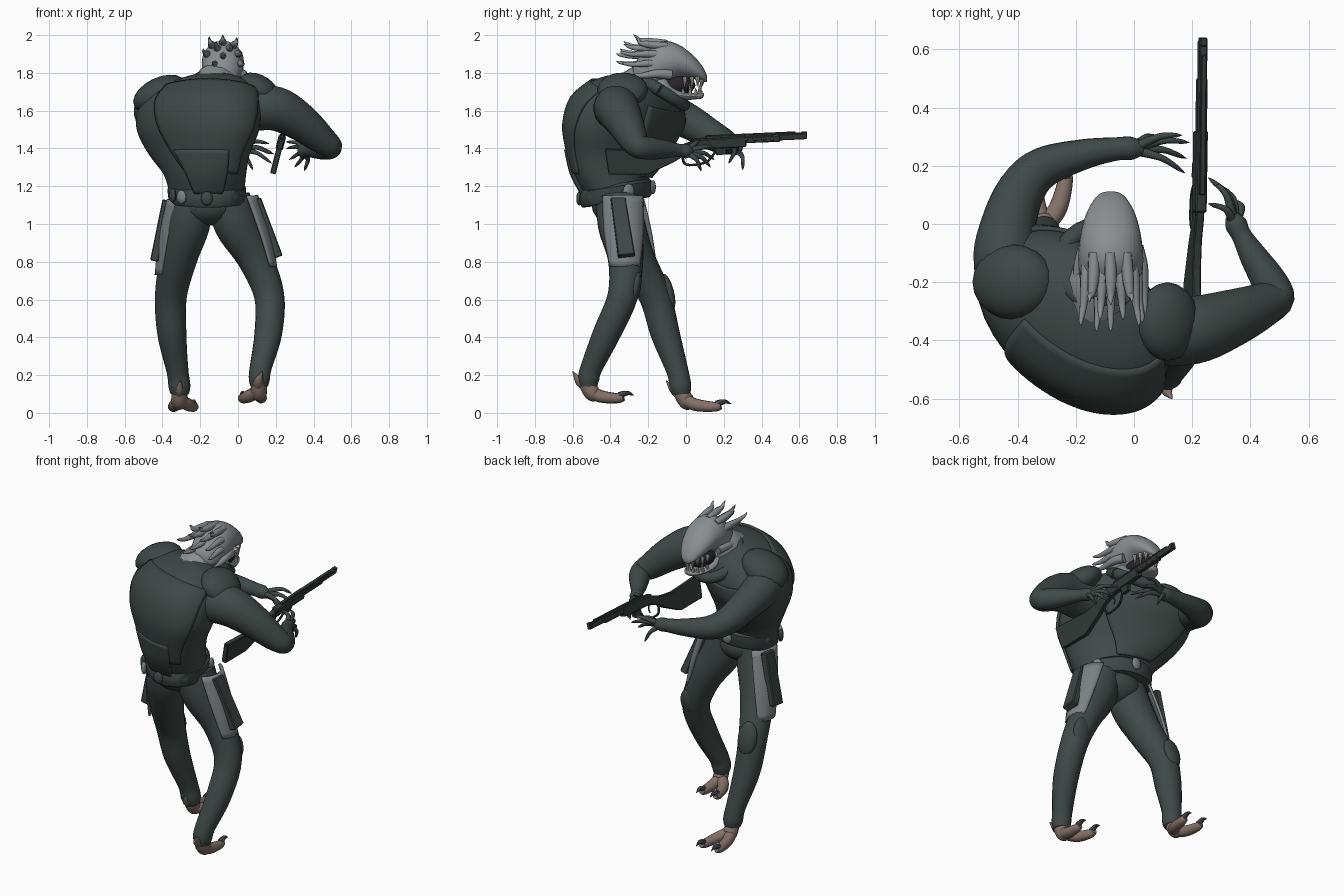
import bpy, bmesh, math
from mathutils import Vector, Matrix

def material(name, rgb):
    m = bpy.data.materials.new(name)
    m.diffuse_color = (*rgb, 1)
    return m

SUIT = material("suit_green", (.050, .068, .064))
ARMOR = material("armor_green", (.047, .064, .060))
SKIN = material("grey_skin", (.25, .27, .285))
PANEL = material("panel_grey", (.20, .22, .23))
FLESH = material("foot_flesh", (.23, .165, .14))
CLAW = material("claw_slate", (.085, .085, .11))
GUN = material("gun_dark", (.034, .046, .043))
TOOTH = material("tooth_ivory", (.50, .50, .46))
MOUTH = material("mouth_dark", (.02, .018, .02))

def finish(name, bm, mat, angle=40):
    bmesh.ops.recalc_face_normals(bm, faces=bm.faces[:])
    me = bpy.data.meshes.new(name)
    bm.to_mesh(me)
    bm.free()
    me.materials.append(mat)
    me.shade_smooth()
    me.set_sharp_from_angle(angle=math.radians(angle))
    ob = bpy.data.objects.new(name, me)
    bpy.context.collection.objects.link(ob)
    return ob

def smooth_path(rows, sub):
    """Catmull-Rom interpolation of equal-length tuples."""
    out = []
    for i in range(len(rows) - 1):
        p = [rows[max(i - 1, 0)], rows[i], rows[i + 1], rows[min(i + 2, len(rows) - 1)]]
        for k in range(sub):
            t = k / sub
            out.append([.5 * (2 * b + (c - a) * t + (2 * a - 5 * b + 4 * c - d) * t * t
                              + (3 * b - a - 3 * c + d) * t ** 3) for a, b, c, d in zip(*p)])
    return out + [list(rows[-1])]

def skin(name, rings, mat, n=24, arc=None, scale=1, thick=.02, sub=4):
    """Loft rings (centre, U, V); arc (middle, half-width at start, at end) gives an open shell."""
    rows = smooth_path([(*c, *u, *v) for c, u, v in rings], sub)
    bm = bmesh.new()
    loops = []
    for i, r in enumerate(rows):
        c, u, v = Vector(r[:3]), Vector(r[3:6]), Vector(r[6:])
        if arc:
            w = arc[1] + (arc[2] - arc[1]) * math.sin(i / (len(rows) - 1) * math.pi / 2)
            angs = [arc[0] + w * (2 * k / (n - 1) - 1) for k in range(n)]
        else:
            angs = [2 * math.pi * k / n for k in range(n)]
        loops.append([bm.verts.new(c + (u * math.cos(a) + v * math.sin(a)) * scale) for a in angs])
    for A, B in zip(loops, loops[1:]):
        for k in range(n - 1 if arc else n):
            j = (k + 1) % n
            bm.faces.new((A[k], A[j], B[j], B[k]))
    if not arc:
        bm.faces.new(loops[0])
        bm.faces.new(loops[-1])
    ob = finish(name, bm, mat)
    if arc:
        m = ob.modifiers.new("thickness", 'SOLIDIFY')
        m.thickness, m.offset = thick, 0
    return ob

def tube(name, pts, mat, n=16, sub=5):
    """Round limb through (x, y, z, radius) points."""
    rows = smooth_path(pts, sub)
    P = [Vector(r[:3]) for r in rows]
    rings, nrm = [], None
    for i, r in enumerate(rows):
        t = (P[min(i + 1, len(P) - 1)] - P[max(i - 1, 0)]).normalized()
        nrm = t.orthogonal() if nrm is None else nrm - t * nrm.dot(t)
        nrm.normalize()
        rad = max(r[3], .001)
        rings.append((P[i], nrm * rad, t.cross(nrm) * rad))
    return skin(name, rings, mat, n, sub=1)

def ball(name, loc, scale, mat, rot=(0, 0, 0), seg=20):
    bm = bmesh.new()
    bmesh.ops.create_uvsphere(bm, u_segments=seg, v_segments=seg // 2, radius=1)
    M = Matrix.Translation(loc)
    for a, ax in zip(rot, 'XYZ'):
        M = M @ Matrix.Rotation(a, 4, ax)
    bm.transform(M @ Matrix.Diagonal((*scale, 1)))
    return finish(name, bm, mat)

def prism(name, yz, half, loc, tilt, mat):
    """Plate cut from a y-z outline, extruded along x, leaned about y."""
    bm = bmesh.new()
    f = bm.faces.new([bm.verts.new((-half, y, z)) for y, z in yz])
    ext = bmesh.ops.extrude_face_region(bm, geom=[f])
    bmesh.ops.translate(bm, verts=[v for v in ext['geom'] if isinstance(v, bmesh.types.BMVert)], vec=(2 * half, 0, 0))
    bmesh.ops.bevel(bm, geom=bm.edges[:], offset=half * .25, segments=1, affect='EDGES')
    bm.transform(Matrix.Translation(loc) @ Matrix.Rotation(tilt, 4, 'Y'))
    return finish(name, bm, mat, 20)

def rect(y0, y1, z0, z1, rise=0):
    return [(y0, z0), (y1, z0 + rise), (y1, z1 + rise), (y0, z1)]

# Torso: hunched, right shoulder drawn back
def torso_ring(x, y, z, rx, ry, t, s=.36):
    return ((x, y, z), (.99 * rx, -s * rx, 0),
            (-.05 * ry, .95 * ry * math.cos(t), -ry * math.sin(t)))
T = [torso_ring(*r) for r in [
    (-.165, -.37, 1.16, .20, .18, 0, .1), (-.175, -.395, 1.26, .22, .21, .05, .2),
    (-.205, -.37, 1.37, .27, .25, .1), (-.212, -.35, 1.49, .325, .285, .15),
    (-.205, -.31, 1.60, .33, .29, .25), (-.17, -.26, 1.68, .285, .24, .35),
    (-.14, -.2, 1.735, .2, .15, .45), (-.12, -.17, 1.76, .1, .08, .45)]]
skin("torso", T, SUIT, 36)
pi = math.pi
skin("back_plate", T[1:6], ARMOR, 24, (1.55 * pi, .65, 1.0), 1.012)
skin("lower_back_plate", T[0:3], ARMOR, 16, (1.5 * pi, .35, .55), 1.04)
skin("chest_plate", T[1:6], ARMOR, 20, (.48 * pi, .45, .8), 1.02)
tube("collar", [(-.12 + .13 * math.cos(a), -.14 + .13 * math.sin(a), 1.71 - .08 * math.sin(a), .034)
                for a in [k * pi / 5 for k in range(11)]], ARMOR, 10, 3)
ball("left_shoulder_pad", (-.415, -.2, 1.69), (.15, .13, .085), ARMOR, (0, -.45, 0))
ball("right_shoulder_pad", (.115, -.335, 1.71), (.12, .135, .075), ARMOR, (0, .6, 0))

# Hips and belt, higher at the front
ball("pelvis", (-.16, -.36, 1.1), (.165, .14, .11), SUIT)
B = [torso_ring(-.165, -.37, z, r, r - .005, -.15, .1) for z, r in
     [(1.115, .195), (1.13, .206), (1.195, .208), (1.21, .195)]]
skin("belt", B, ARMOR, 32, sub=1)
for i, a in enumerate([-2.3, -.75, .35, 1.57, 2.8, 3.6, -1.57]):
    ball(f"belt_pouch_{i}", (-.165 + .202 * math.cos(a), -.37 + .195 * math.sin(a), 1.165 + .03 * math.sin(a)),
         (.016, .032, .038), PANEL if i in (0, 2, 3) else ARMOR, (0, 0, a), 12)

# Legs
tube("left_leg", [(-.24, -.36, 1.14, .112), (-.265, -.335, 1.0, .118), (-.315, -.265, .82, .10),
                  (-.355, -.165, .62, .085), (-.35, -.11, .42, .077), (-.32, -.045, .22, .058),
                  (-.31, -.03, .14, .058), (-.31, -.025, .10, .048)], SUIT, 20)
tube("right_leg", [(-.05, -.36, 1.14, .115), (-.01, -.35, 1.0, .118), (.09, -.32, .82, .095),
                   (.165, -.335, .62, .08), (.16, -.42, .42, .073), (.12, -.5, .24, .058),
                   (.113, -.515, .18, .056), (.113, -.515, .14, .046)], SUIT, 20)
ball("left_knee_pad", (-.365, -.095, .64), (.06, .03, .1), ARMOR, (.25, 0, .15))
ball("right_knee_pad", (.165, -.27, .66), (.058, .03, .09), ARMOR, (-.2, 0, 0))

# Thigh guards with pouches
def guard(side, rows, sx):
    skin(side + "_thigh_guard", [((x, y, z), (sx * r, 0, 0), (0, r, 0)) for x, y, z, r in rows],
         PANEL, 14, (.08, .85, 1.05), 1.04, .015)
guard("right", [(.1, -.33, .775, .096), (.045, -.335, .95, .115), (-.02, -.34, 1.15, .115)], 1)
guard("left", [(-.335, -.235, .73, .095), (-.295, -.285, .93, .113), (-.25, -.335, 1.13, .115)], -1)
P = [(-.07, .17), (.01, .17), (.06, -.15), (-.03, -.16)]
prism("right_thigh_pouch", P, .022, (.16, -.33, .975), -.36, ARMOR)
prism("left_thigh_pouch", [(-.04, .17), (.04, .17), (.05, -.15), (-.04, -.16)], .022,
      (-.412, -.275, .96), .2, ARMOR)

# Clawed feet: slim forked toes and a heel spur
def foot(side, x, y, z, toes, spur):
    tube(side + "_foot", [(x, y - .015, z + .11, .04), (x, y - .01, z + .05, .042), (x, y + .02, z + .005, .042),
                          (x, y + .05, z - .008, .02)], FLESH)
    for i, (tx, ty) in enumerate(toes):
        tube(f"{side}_toe_{i}", [(x, y, z + .02, .034), (x * .35 + tx * .65, y * .6 + ty * .4, z - .008, .033),
                                 (tx, ty, z - .018, .026), (tx, ty + .03, z - .012, .018)], FLESH, 12)
        tube(f"{side}_toe_claw_{i}", [(tx, ty + .01, z - .003, .018), (tx, ty + .05, z + .01, .012),
                                      (tx, ty + .085, z - .003, .001)], CLAW, 8)
    tube(side + "_heel_spur", [(x, y - .02, z + .05, .032), (x, y - .055, z + .075, .024), (*spur, .002)], FLESH, 10)
foot("left", -.31, -.01, .05, [(-.345, .155), (-.235, .15)], (-.305, -.105, .17))
foot("right", .11, -.51, .095, [(.025, -.36), (.125, -.365)], (.13, -.6, .22))

# Arms
tube("left_arm", [(-.38, -.24, 1.6, .12), (-.44, -.13, 1.6, .113), (-.43, .0, 1.55, .095), (-.385, .12, 1.48, .082),
                  (-.31, .195, 1.44, .07), (-.17, .24, 1.42, .052), (-.06, .258, 1.41, .04),
                  (-.01, .26, 1.405, .04), (.03, .26, 1.4, .024)], SUIT, 20)
tube("right_arm", [(.06, -.37, 1.61, .12), (.2, -.365, 1.61, .118), (.33, -.325, 1.54, .1), (.44, -.28, 1.45, .078),
                   (.49, -.25, 1.41, .062), (.46, -.19, 1.4, .06), (.41, -.11, 1.395, .048),
                   (.37, -.04, 1.39, .035), (.35, .0, 1.385, .038), (.335, .03, 1.38, .022)], SUIT, 20)

# Fingers: fanned from the palm, bent outward, slim claw at the end
def fingers(side, base, tips, bend):
    for i, tip in enumerate(tips):
        t = Vector(tip)
        b = Vector(base).lerp(t, .08)
        m = b.lerp(t, .5) + Vector(bend)
        e = b.lerp(t, .78) + Vector(bend) * .6
        tube(f"{side}_finger_{i}", [(*b, .018), (*m, .012), (*e, .009)], SUIT, 10)
        tube(f"{side}_finger_claw_{i}", [(*e, .009), (*e.lerp(t, .5), .007), (*t, .001)], CLAW, 8)
fingers("left", (-.01, .26, 1.405), [(.165, .305, 1.425), (.19, .28, 1.37), (.18, .225, 1.32),
                                     (.175, .175, 1.37), (.08, .30, 1.285)], (0, .015, .02))
fingers("right", (.35, .0, 1.385), [(.255, .16, 1.40), (.27, .15, 1.34), (.30, .13, 1.30),
                                    (.35, .08, 1.28), (.255, .07, 1.435)], (.02, .01, .015))

# Head: skull, gaping jaw, mouth, neck
def head_rings(rows, x=-.08):
    return [((x, y, (a + b) / 2), (r, 0, 0), (0, 0, (a - b) / 2)) for y, a, b, r in rows]
skin("skull", head_rings([(-.28, 1.84, 1.76, .04), (-.25, 1.88, 1.72, .08), (-.19, 1.94, 1.7, .105),
                          (-.12, 1.97, 1.74, .112), (-.04, 1.95, 1.775, .104), (.03, 1.90, 1.77, .086),
                          (.08, 1.845, 1.757, .06), (.105, 1.80, 1.752, .035), (.112, 1.78, 1.755, .01)]), SKIN)
skin("jaw", head_rings([(-.19, 1.80, 1.69, .08), (-.12, 1.79, 1.66, .096), (-.07, 1.735, 1.655, .088),
                        (-.01, 1.70, 1.655, .074), (.05, 1.693, 1.66, .055), (.085, 1.695, 1.665, .03),
                        (.095, 1.69, 1.68, .008)]), SKIN)
ball("mouth_interior", (-.08, -.05, 1.735), (.072, .1, .055), MOUTH)
tube("neck", [(-.14, -.3, 1.68, .12), (-.11, -.2, 1.74, .12), (-.085, -.13, 1.78, .09)], SKIN)
for i in range(9):
    a = (i - 4) * .33
    s, c = math.sin(a), math.cos(a)
    x, y = -.08 + .07 * s, -.04 + .125 * c
    long = .035 if i % 2 == 0 else .055
    tube(f"upper_tooth_{i}", [(x, y, 1.78, .013), (x, y + .004, 1.757, .010), (x, y, 1.763 - long, .001)], TOOTH, 8, 2)
    x, y = -.08 + .06 * s, -.05 + .125 * c
    tube(f"lower_tooth_{i}", [(x, y, 1.68, .012), (x, y + .004, 1.70, .009), (x, y, 1.685 + long, .001)], TOOTH, 8, 2)

# Eyes, brows, cheek fins
for s, side in ((-1, "left"), (1, "right")):
    ball(side + "_eye", (-.08 + s * .092, -.055, 1.865), (.014, .022, .013), MOUTH, (-.35, 0, 0), 12)
    tube(side + "_brow", [(-.08 + s * .1, -.12, 1.885, .006), (-.08 + s * .09, -.06, 1.89, .011),
                          (-.08 + s * .08, .0, 1.865, .004)], SKIN, 8)
    tube(side + "_cheek_fin", [(-.08 + s * .085, -.08, 1.79, .028), (-.08 + s * .105, -.15, 1.795, .024),
                               (-.08 + s * .115, -.24, 1.785, .014), (-.08 + s * .12, -.31, 1.79, .002)], SKIN, 10)

# Swept-back head spines (x offset, start height, tip), thin with upturned ends
for i, (dx, z, ty, tz) in enumerate([(0, 1.955, -.28, 2.0), (-.06, 1.94, -.27, 1.99), (.06, 1.94, -.27, 1.985),
                                     (-.03, 1.92, -.33, 1.965), (.035, 1.92, -.33, 1.95), (-.085, 1.89, -.35, 1.925),
                                     (.08, 1.89, -.35, 1.91), (0, 1.88, -.37, 1.90),
                                     (.09, 1.84, -.34, 1.85), (-.04, 1.84, -.37, 1.86)]):
    x = -.08 + dx
    tube(f"head_spine_{i}", [(x * .9 - .01, -.1, z, .02), (x, -.19, z + .01, .02),
                             (x + dx * .1, (ty - .19) / 2 - .01, z + (tz - z) * .4, .013),
                             (x + dx * .2, ty + .02, z + (tz - z) * .75, .008),
                             (x + dx * .2, ty, tz + .003, .001)], SKIN, 10)

# Rifle, rolled slightly about its length
def gun(name, yz, half):
    prism(name, [(y, z - 1.39) for y, z in yz], half, (.216, 0, 1.39), .25, GUN)
gun("rifle_stock", [(-.43, 1.4), (-.16, 1.39), (-.06, 1.405), (.02, 1.435), (.08, 1.445), (.08, 1.395),
                    (.0, 1.37), (-.06, 1.33), (-.2, 1.262), (-.41, 1.262)], .015)
gun("rifle_receiver", rect(.04, .32, 1.395, 1.452, .018), .02)
gun("rifle_handguard", rect(.3, .5, 1.432, 1.468, .008), .017)
gun("rifle_barrel", rect(.45, .63, 1.445, 1.478, .008), .014)
gun("rifle_muzzle", rect(.61, .64, 1.452, 1.49, .002), .012)
gun("rifle_top_rail", rect(.1, .58, 1.452, 1.47, .022), .009)
gun("rifle_magazine", [(.15, 1.41), (.22, 1.41), (.21, 1.37), (.16, 1.365)], .013)
tube("trigger_guard", [(.21, -.02, 1.37, .007), (.197, .0, 1.315, .007), (.199, .1, 1.325, .007),
                       (.214, .15, 1.375, .007), (.219, .15, 1.41, .007)], GUN, 8)
tube("trigger", [(.218, .06, 1.41, .006), (.209, .075, 1.37, .005), (.205, .065, 1.345, .003)], GUN, 8)
for i in range(4):
    ball(f"rifle_bolt_{i}", (.228 + .018, .32 + .045 * i, 1.45), (.006, .012, .01), GUN, seg=10)
